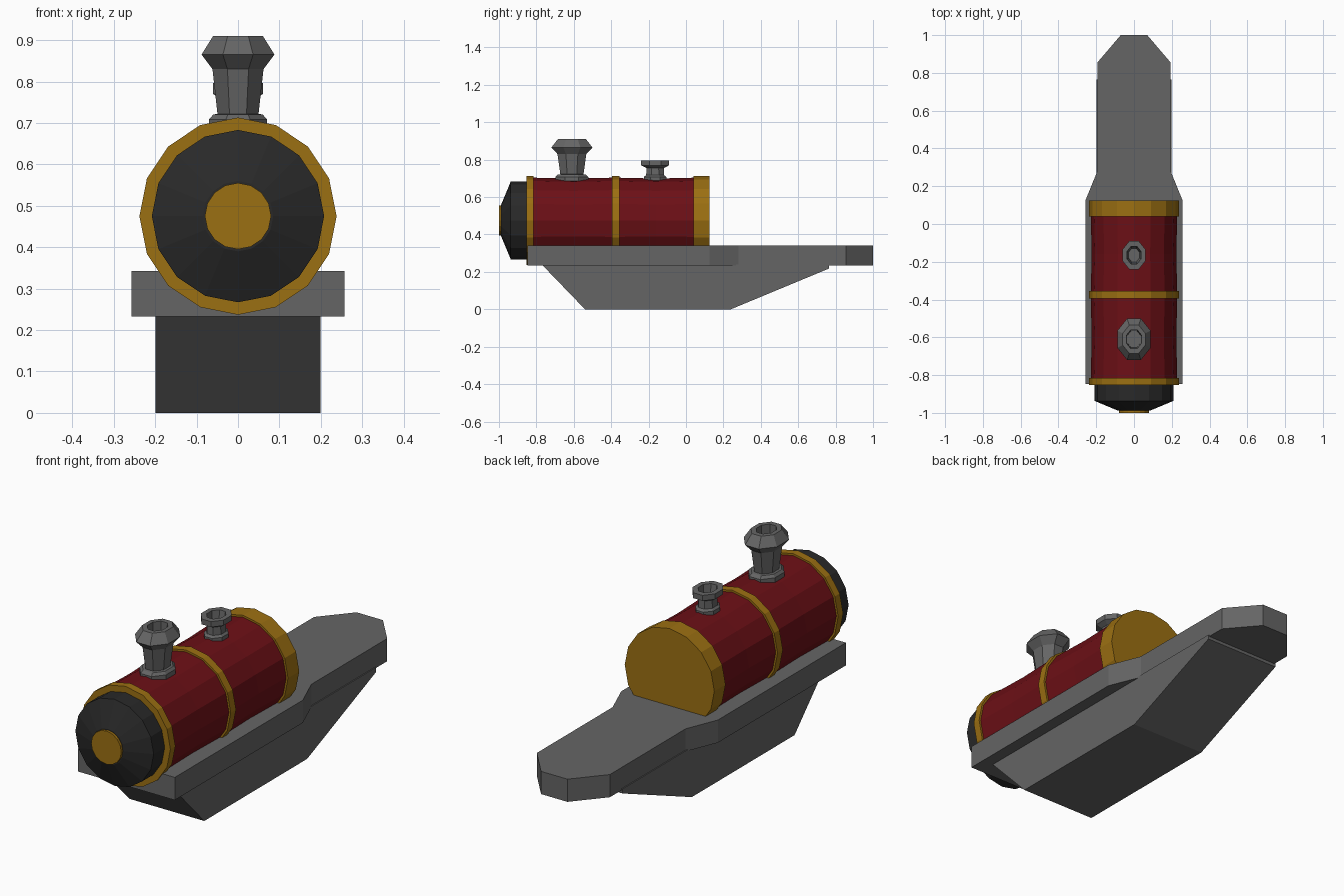
import bpy, bmesh
from math import pi, cos, sin

if "Cube" in bpy.data.objects:
    bpy.data.objects.remove(bpy.data.objects["Cube"])


def material(name, rgb):
    m = bpy.data.materials.new(name)
    m.diffuse_color = (*rgb, 1)
    m.use_nodes = True
    m.node_tree.nodes["Principled BSDF"].inputs["Base Color"].default_value = m.diffuse_color
    return m


RED = material("red_paint", (0.15, 0.005, 0.008))
BRASS = material("brass", (0.33, 0.16, 0.006))
BLACK = material("black_iron", (0.022, 0.022, 0.022))
GREY = material("grey_iron", (0.13, 0.13, 0.13))


def finish(name, bm, mat):
    bmesh.ops.recalc_face_normals(bm, faces=bm.faces)
    me = bpy.data.meshes.new(name)
    bm.to_mesh(me)
    bm.free()
    me.materials.append(mat)
    ob = bpy.data.objects.new(name, me)
    bpy.context.collection.objects.link(ob)
    return ob


def lathe(name, profile, place, sides, mat, turn=0.0):
    """Spin (radius, distance) points; place maps (u, v, distance) to xyz."""
    bm = bmesh.new()
    rings = []
    for r, d in profile:
        angles = [turn + 2 * pi * i / sides for i in range(sides)]
        rings.append([bm.verts.new(place(r * cos(a), r * sin(a), d)) for a in angles])
    for a, b in zip(rings, rings[1:]):
        for i in range(sides):
            j = (i + 1) % sides
            bm.faces.new((a[i], a[j], b[j], b[i]))
    bm.faces.new(rings[0])
    bm.faces.new(rings[-1])
    return finish(name, bm, mat)


def prism(name, outline, place, lo, hi, mat):
    """Extrude an outline between two levels."""
    bm = bmesh.new()
    a = [bm.verts.new(place(u, v, lo)) for u, v in outline]
    b = [bm.verts.new(place(u, v, hi)) for u, v in outline]
    bm.faces.new(a)
    bm.faces.new(b)
    for i in range(len(a)):
        j = (i + 1) % len(a)
        bm.faces.new((a[i], a[j], b[j], b[i]))
    return finish(name, bm, mat)


# Boiler parts share one horizontal axis
AXIS_Z = 0.475


def boiler_part(name, profile, mat):
    return lathe(name, profile, lambda u, v, d: (u, d, AXIS_Z + v), 16, mat)


# Red barrel, slightly waisted between the bands
boiler_part("boiler", [(0.229, -0.83), (0.224, -0.6), (0.229, -0.38),
                       (0.224, -0.16), (0.229, 0.06)], RED)

# Brass bands, the last one closing the rear
for name, y0, y1 in (("front_band", -0.853, -0.815),
                     ("middle_band", -0.395, -0.355),
                     ("rear_band", 0.04, 0.125)):
    boiler_part(name, [(0.238, y0), (0.238, y1)], BRASS)

# Smokebox nose and its cap
boiler_part("smokebox", [(0.208, -0.84), (0.208, -0.937), (0.085, -0.988)], BLACK)
boiler_part("nose_cap", [(0.08, -0.98), (0.08, -1.0)], BRASS)


# Hollow octagonal stacks, narrower across x
def stack(name, y, profile):
    k = 1 / cos(pi / 8)
    return lathe(name, profile, lambda u, v, d: (u * k * 0.8, y + v * k, d), 8, GREY, pi / 8)


stack("chimney", -0.61, [(0.088, 0.685), (0.088, 0.708), (0.075, 0.72), (0.062, 0.722),
                         (0.077, 0.83), (0.11, 0.865), (0.075, 0.91),
                         (0.05, 0.91), (0.045, 0.75)])
stack("steam_dome", -0.165, [(0.06, 0.685), (0.06, 0.708), (0.048, 0.717), (0.046, 0.755),
                             (0.075, 0.77), (0.075, 0.796),
                             (0.047, 0.796), (0.036, 0.725)])

# Footplate with tapered tail
half = [(0.257, -0.847), (0.257, 0.125), (0.194, 0.28), (0.194, 0.855), (0.07, 1.0)]
prism("footplate", half + [(-x, y) for x, y in reversed(half)],
      lambda u, v, d: (u, v, d), 0.233, 0.342, GREY)

# Keel-shaped underframe
prism("underframe", [(-0.765, 0.24), (-0.765, 0.233), (-0.54, 0), (0.24, 0), (0.765, 0.218), (0.765, 0.24)],
      lambda u, v, d: (d, u, v), -0.199, 0.199, GREY)
